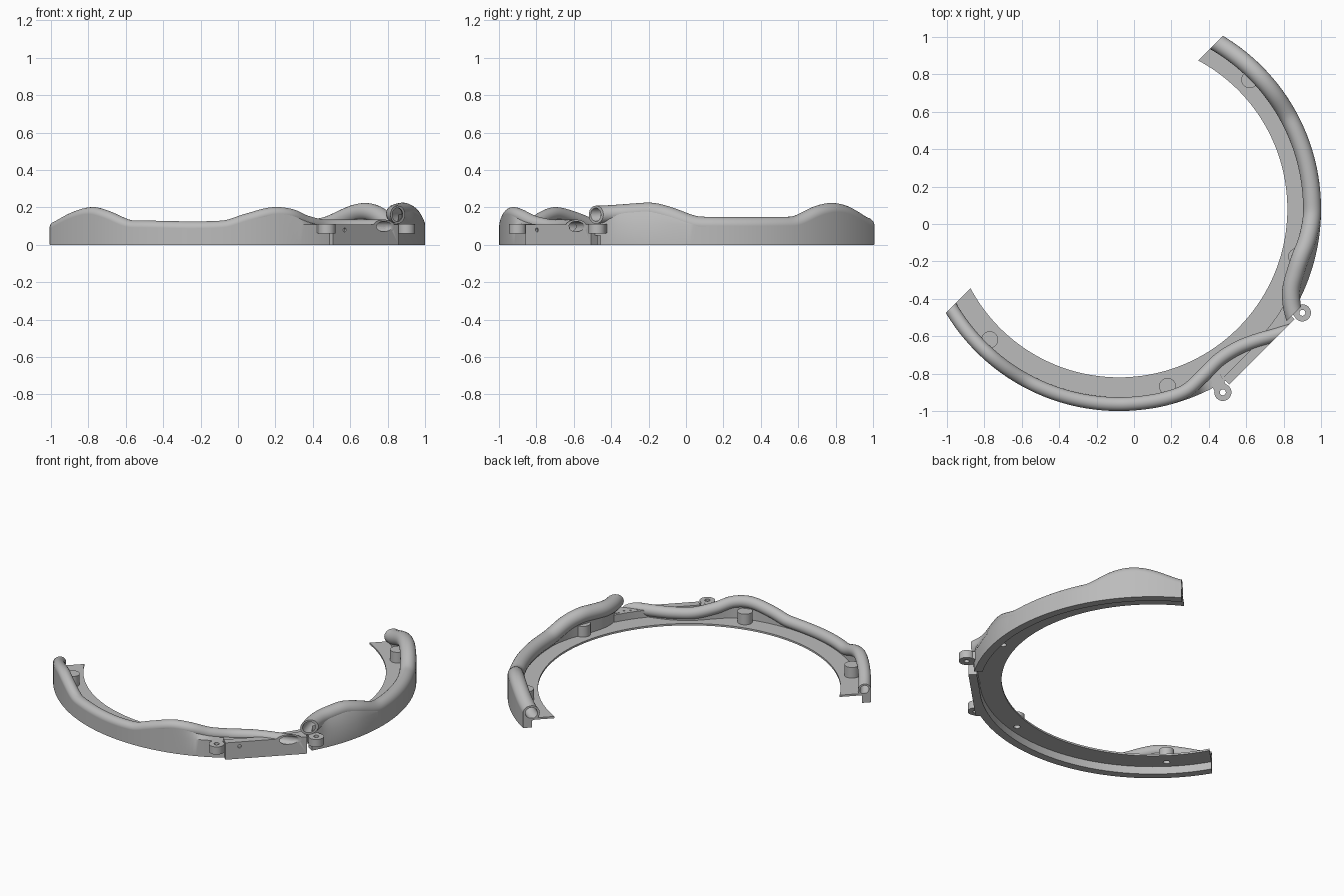
import bpy, bmesh, math
from mathutils import Vector, Matrix

if "Cube" in bpy.data.objects:
    bpy.data.objects.remove(bpy.data.objects["Cube"])

CX, CY, R = -0.08, 0.08, 1.08           # ring centre and outer radius
OPEN = (Vector((-1, 1, 0)), 0.53)       # plane that trims the open ends
FACE = (Vector((1, -1, 0)), 1.3674)     # plane of the connector plate
MOUTH = (Vector((1, -1, 0)), 1.335)     # plane of the large tube mouth

grey = bpy.data.materials.new("light_grey")
grey.diffuse_color = (0.5, 0.5, 0.5, 1)
grey.use_nodes = True
grey.node_tree.nodes["Principled BSDF"].inputs["Base Color"].default_value = grey.diffuse_color


def polar(deg, r, z):
    a = math.radians(deg)
    return Vector((CX + r * math.cos(a), CY + r * math.sin(a), z))


def add(name, bm, angle=35):
    bmesh.ops.remove_doubles(bm, verts=bm.verts, dist=0.0002)
    bmesh.ops.recalc_face_normals(bm, faces=bm.faces)
    me = bpy.data.meshes.new(name)
    bm.to_mesh(me)
    bm.free()
    ob = bpy.data.objects.new(name, me)
    bpy.context.collection.objects.link(ob)
    me.materials.append(grey)
    finish(ob, angle)
    return ob


def finish(ob, angle=35):
    bpy.ops.object.select_all(action='DESELECT')
    ob.select_set(True)
    bpy.context.view_layer.objects.active = ob
    bpy.ops.object.shade_smooth_by_angle(angle=math.radians(angle))


def trim(rings, planes):
    """Slide points lying beyond a plane back onto it along the sweep."""
    mids = [sum(r, Vector()) / len(r) for r in rings]
    out = []
    for i, ring in enumerate(rings):
        t = (mids[min(i + 1, len(mids) - 1)] - mids[max(i - 1, 0)]).normalized()
        new = []
        for v in ring:
            for n, c in planes:
                d = n.dot(v) - c
                if d > 0 and abs(n.dot(t)) > 0.1:
                    v = v - t * (d / n.dot(t))
            new.append(v)
        out.append(new)
    return out


def skin(bm, rings):
    vs = [[bm.verts.new(p) for p in r] for r in rings]
    n = len(vs[0])
    for a, b in zip(vs, vs[1:]):
        for j in range(n):
            k = (j + 1) % n
            bm.faces.new((a[j], a[k], b[k], b[j]))
    return vs


def loft(name, rings, planes=()):
    bm = bmesh.new()
    vs = skin(bm, trim(rings, planes))
    bm.faces.new(vs[0])
    bm.faces.new(vs[-1])
    return add(name, bm)


def cylinder(name, p, r, depth, axis=(0, 0, 1), seg=32):
    bm = bmesh.new()
    m = Matrix.Translation(p) @ Vector(axis).to_track_quat('Z', 'Y').to_matrix().to_4x4()
    bmesh.ops.create_cone(bm, cap_ends=True, segments=seg, radius1=r, radius2=r,
                          depth=depth, matrix=m)
    return add(name, bm)


def box(name, p, size, deg):
    bm = bmesh.new()
    m = Matrix.Translation(p) @ Matrix.Rotation(math.radians(deg), 4, 'Z') @ Matrix.Diagonal((*size, 1))
    bmesh.ops.create_cube(bm, size=1, matrix=m)
    return add(name, bm)


def cut(ob, cutters):
    for c in cutters:
        m = ob.modifiers.new("cut", 'BOOLEAN')
        m.object, m.operation, m.solver = c, 'DIFFERENCE', 'EXACT'
        bpy.context.view_layer.objects.active = ob
        bpy.ops.object.modifier_apply(modifier=m.name)
    finish(ob)


def spline(keys, step=1.2):
    """Smooth (angle, radius, height) stations through the key points."""
    pts = [Vector(k) for k in keys]
    out = []
    for i in range(len(pts) - 1):
        p1, p2 = pts[i], pts[i + 1]
        p0, p3 = pts[max(i - 1, 0)], pts[min(i + 2, len(pts) - 1)]
        h = p2.x - p1.x
        m1 = (p2 - p0) * (h / (p2.x - p0.x))
        m2 = (p3 - p1) * (h / (p3.x - p1.x))
        n = max(2, math.ceil(h / step))
        for k in range(n):
            t = k / n
            q = (p1 * (2*t**3 - 3*t**2 + 1) + m1 * (t**3 - 2*t**2 + t)
                 + p2 * (3*t**2 - 2*t**3) + m2 * (t**3 - t**2))
            q.x = p1.x + h * t
            out.append(q)
    return out + [pts[-1]]


def tube(name, path, r, planes):
    """Hollow tube swept along the stations."""
    c = [polar(*q) for q in path]
    bm = bmesh.new()
    shells = []
    for rad in (r, r * 0.75):
        rings = []
        for i, p in enumerate(c):
            t = (c[min(i + 1, len(c) - 1)] - c[max(i - 1, 0)]).normalized()
            side = t.cross(Vector((0, 0, 1))).normalized()
            up = side.cross(t)
            rings.append([p + (side * math.cos(a) + up * math.sin(a)) * rad
                          for a in (2 * math.pi * j / 24 for j in range(24))])
        shells.append(skin(bm, trim(rings, planes)))
    for e in (0, -1):
        o, n = shells[0][e], shells[1][e]
        for j in range(24):
            k = (j + 1) % 24
            bm.faces.new((o[j], o[k], n[k], n[j]))
    return add(name, bm)


def wall(name, path, r, planes):
    """Solid wall between the outer rim and the tube sitting on it."""
    rings = []
    for a, p, z in path:
        sec = [(R, 0), (R, min(0.11, z)), (min(p + r, R), z)]
        for d in (-45, -90, -140):
            d = math.radians(d)
            sec.append((min(p + 0.88 * r * math.cos(d), R - 0.002), z + 0.88 * r * math.sin(d)))
        sec += [(sec[-1][0], 0.055), (R - 0.05, 0.055), (R - 0.05, 0)]
        rings.append([polar(a, x, h) for x, h in sec])
    return loft(name, rings, planes)


def ring_block(name, a0, a1, r0, r1, z0, z1, planes=()):
    n = max(3, round((a1 - a0) / 2))
    return loft(name, [[polar(a0 + (a1 - a0) * i / n, r, z) for r, z in
                        ((r0, z0), (r1, z0), (r1, z1), (r0, z1))] for i in range(n + 1)], planes)


# Stations for the two tubes
r1, r2 = 0.037, 0.048
A, B = R - r1, R - r2
small = spline([(206, A, .082), (211, A, .088), (220.5, A, .14), (228, A, .165), (233.5, A, .146),
                (241, A, .098), (246, A, .093), (270, A, .093), (277, A, .13), (284.5, A, .164),
                (290.4, 1.035, .156), (296, 1.002, .122), (303.2, .968, .1), (310.2, .976, .098),
                (316, 1.015, .098), (321.8, 1.082, .098), (325.3, 1.132, .098)])
large = spline([(-33.3, 1.148, .16), (-31.7, 1.105, .161), (-28.9, 1.054, .163), (-25, 1.016, .168),
                (-20.4, 1.003, .174), (-15, 1.004, .177), (-9.6, 1.019, .155), (-2, B, .108),
                (3, B, .102), (25, B, .102), (29.5, B, .108), (37, B, .16), (42.5, B, .176),
                (48, B, .162), (57, B, .105), (60, B, .095), (64, B, .09)])

tube("small_tube", small, r1, [OPEN, FACE])
tube("large_tube", large, r2, [OPEN, MOUTH])
walls = [wall("small_tube_wall", [q for q in small if q.x < 319.5], r1, [OPEN]),
         wall("large_tube_wall", [q for q in large if q.x > -30.2], r2, [OPEN, MOUTH])]

# Flat inner flange
flange = ring_block("inner_flange", -154, 64, 0.9, 1.05, 0.05, 0.062, [OPEN])

# Connector plate and filler between the tube ends
mid = polar(-45, R - 0.025, 0.055)
plate = box("connector_plate", mid, (0.05, 0.494, 0.11), -45)
filler = ring_block("connector_filler", -42, -29, 1.02, R - 0.003, 0.05, 0.109)
end = Vector((0.77, -0.59, 0.098))
bore = cylinder("bore_cutter", end, 0.0277, 0.3, (0.12, 0.04, 0))
pin = cylinder("pin_cutter", (0.57, -0.797, 0.08), 0.011, 0.06, (1, -1, 0), 16)
cut(plate, [bore, pin])
cut(filler, [bore])

# Bosses with blind screw holes underneath
holes, bosses = [], []
for a in (-134.7, -74.7, -15, 44.7):
    bosses.append(cylinder("screw_boss", polar(a, 0.983, 0.093), 0.045, 0.078))
    holes.append(cylinder("hole_cutter", polar(a, 0.983, 0.07), 0.021, 0.08, seg=24))
for boss, hole in zip(bosses, holes):
    cut(boss, [hole])
for ob in [flange] + walls:
    cut(ob, holes)

# Mounting lugs either side of the connector plate
for p in ((0.475, -0.9), (0.9, -0.475)):
    c = Vector((*p, 0.087))
    deg = math.degrees(math.atan2(p[1] - CY, p[0] - CX))
    lug = cylinder("mounting_lug", c, 0.046, 0.05)
    eye = cylinder("eye_cutter", c, 0.016, 0.1, seg=20)
    cut(lug, [eye])
    holes.append(eye)
    box("lug_web", polar(deg, 1.07, 0.087), (0.07, 0.07, 0.049), deg)

for c in holes + [bore, pin]:
    bpy.data.objects.remove(c)
